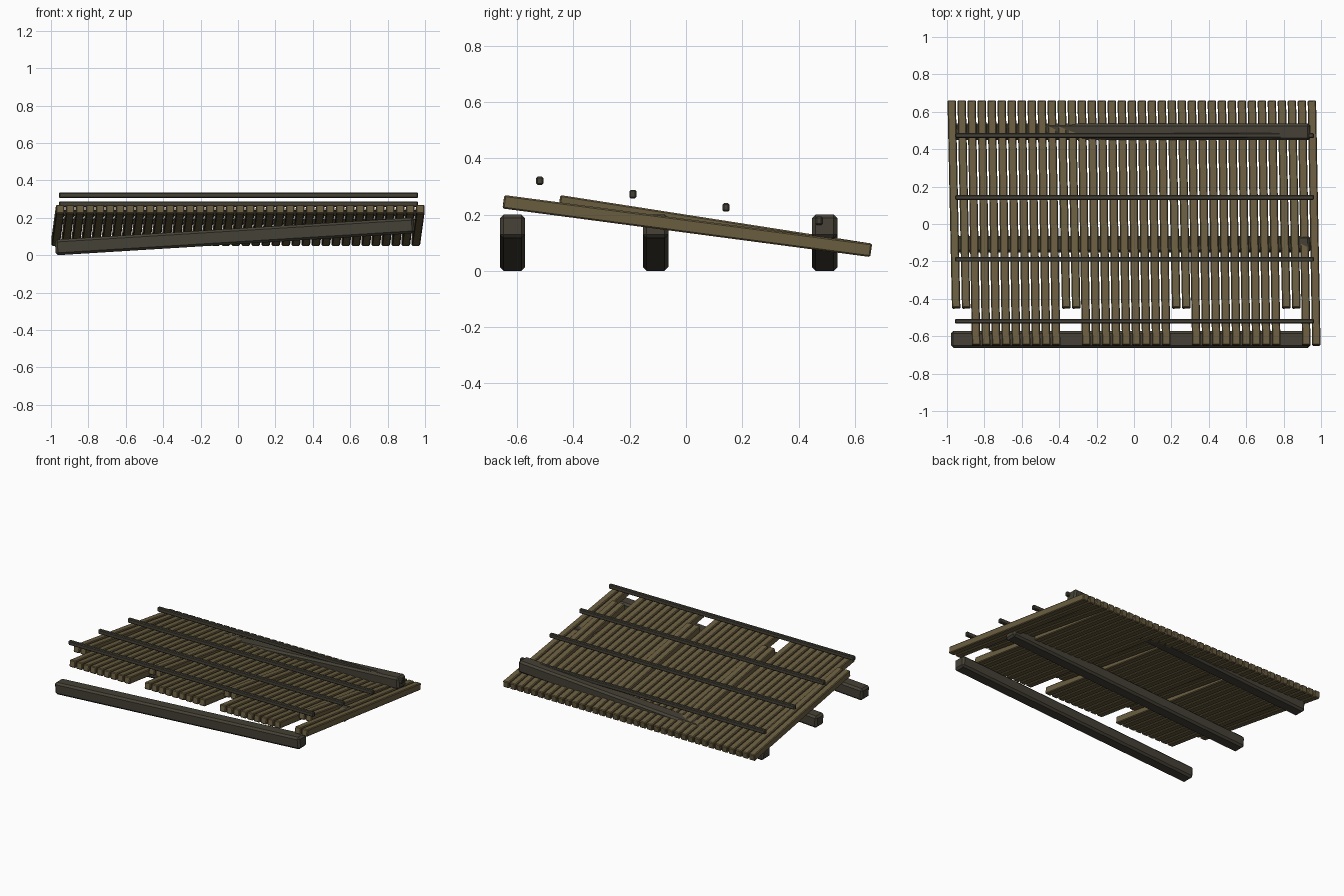
import bpy
from mathutils import Vector, Matrix

if "Cube" in bpy.data.objects:
    bpy.data.objects.remove(bpy.data.objects["Cube"])


def material(name, rgb):
    m = bpy.data.materials.new(name)
    m.diffuse_color = (*rgb, 1)
    m.use_nodes = True
    m.node_tree.nodes["Principled BSDF"].inputs["Base Color"].default_value = m.diffuse_color
    return m


SLAT = material("weathered_wood", (0.145, 0.112, 0.052))
DARK = material("dark_wood", (0.060, 0.053, 0.037))


def bar(name, a, b, width, height, bevel, mat):
    """Bevelled box running from point a to point b, kept upright."""
    a, b = Vector(a), Vector(b)
    d = (b - a).normalized()
    side = Vector((0, 0, 1)).cross(d).normalized()
    up = d.cross(side)
    frame = Matrix((d, side, up)).transposed().to_4x4()
    bpy.ops.mesh.primitive_cube_add(size=1)
    ob = bpy.context.object
    ob.name = name
    ob.data.transform(Matrix.Diagonal(((b - a).length, width, height, 1)))
    ob.matrix_world = Matrix.Translation((a + b) / 2) @ frame
    ob.data.materials.append(mat)
    mod = ob.modifiers.new("worn_edges", "BEVEL")
    mod.width = bevel
    mod.segments = 1
    return ob


# Three heavy support beams, rising to the right
for i, y in enumerate((-0.617, -0.108, 0.493)):
    bar(f"support_beam_{i}", (-0.977, y, 0.0415), (0.942, y, 0.1595),
        0.09, 0.084, 0.013, DARK)

# Sloping slats, slightly skewed; every eleventh pair is shorter and steeper
for i in range(37):
    dx = 0.0535 * i
    front_y = -0.45 if i % 11 in (0, 1) else -0.649
    bar(f"slat_{i}", (-0.951 + dx, front_y, 0.246), (-0.975 + dx, 0.658, 0.0735),
        0.045, 0.048, 0.005, SLAT)

# Thin cross rods above the slats
for i in range(4):
    y, z = -0.52 + 0.331 * i, 0.321 - 0.0475 * i
    bar(f"cross_rod_{i}", (-0.957, y, z), (0.963, y, z), 0.025, 0.03, 0.005, DARK)
